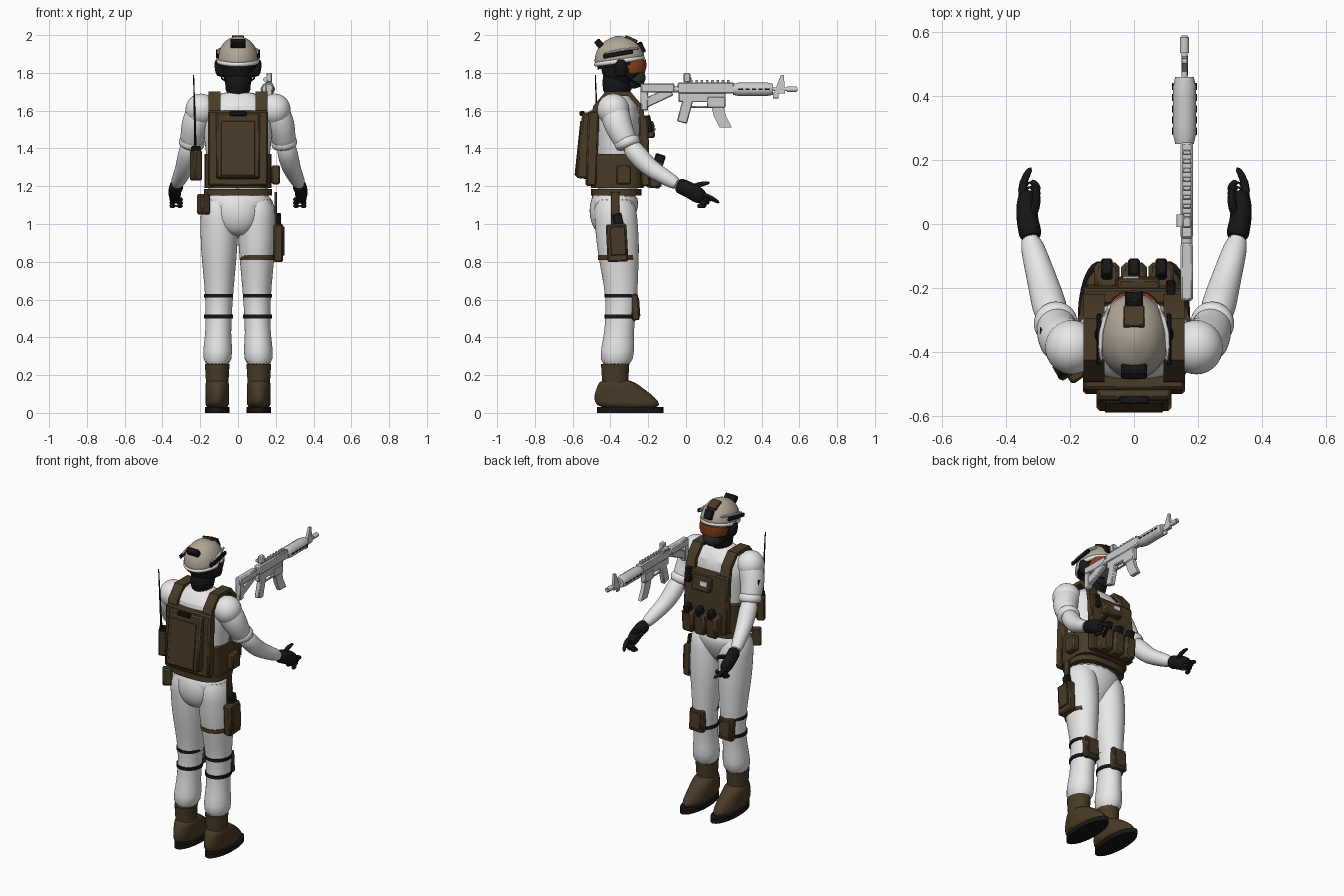
import bpy, bmesh, math
from mathutils import Vector, Matrix, Euler

if "Cube" in bpy.data.objects:
    bpy.data.objects.remove(bpy.data.objects["Cube"])


def material(name, red, green, blue):
    mat = bpy.data.materials.new(name)
    mat.use_nodes = True
    mat.diffuse_color = (red, green, blue, 1)
    mat.node_tree.nodes["Principled BSDF"].inputs["Base Color"].default_value = mat.diffuse_color
    return mat


WHITE = material("white_cloth", .8, .8, .8)
BROWN = material("dark_brown", .065, .043, .02)
BLACK = material("black", .008, .008, .008)
GUN = material("light_grey", .6, .6, .6)
TAN = material("helmet_tan", .43, .38, .31)
ORANGE = material("orange_lens", .25, .05, .01)
GREY = material("dark_grey", .03, .03, .03)


def finish(name, bm, mat, mirror=False, bevel=0, smooth=False):
    """Turn the mesh into an object, or into a left and right pair."""
    for prefix in ("left_", "right_") if mirror else ("",):
        if prefix == "right_":
            bmesh.ops.scale(bm, vec=(-1, 1, 1), verts=bm.verts)
        bmesh.ops.recalc_face_normals(bm, faces=bm.faces)
        mesh = bpy.data.meshes.new(prefix + name)
        bm.to_mesh(mesh)
        mesh.materials.append(mat)
        mesh.shade_smooth()
        mesh.set_sharp_from_angle(angle=math.radians(40))
        part = bpy.data.objects.new(prefix + name, mesh)
        bpy.context.collection.objects.link(part)
        if bevel:
            part.modifiers.new("bevel", "BEVEL").width = bevel
        if smooth:
            part.modifiers.new("smooth", "SUBSURF").render_levels = 1
    bm.free()


def sample(values, t):
    """Read a list at a fraction t of its length, blending neighbours."""
    place = t * (len(values) - 1)
    i = min(int(place), max(len(values) - 2, 0))
    return values[i] + (values[min(i + 1, len(values) - 1)] - values[i]) * (place - i)


def loft(name, mat, path, widths, depths=(1,), flat=False, sides=20, power=2, smooth=True, mirror=False):
    """Skin rounded rings spread evenly along a path; depths are ratios to the widths."""
    bm = bmesh.new()
    path = [Vector(point) for point in path]
    count = max(len(path), len(widths), len(depths))
    steps = [i / (count - 1) for i in range(count)]
    centers = [sample(path, t) for t in steps]
    rings = []
    for i, t in enumerate(steps):
        across, along = Vector((1, 0, 0)), Vector((0, 1, 0))
        if not flat:
            forward = (centers[min(i + 1, count - 1)] - centers[max(i - 1, 0)]).normalized()
            across = (across - forward * forward.x).normalized()
            along = forward.cross(across)
        width, ring = sample(widths, t), []
        for k in range(sides):
            angle = math.tau * (k + .5) / sides
            c, s = math.cos(angle), math.sin(angle)
            reach = width * (abs(c) ** power + abs(s) ** power) ** (-1 / power)
            ring.append(bm.verts.new(centers[i] + (across * c + along * s * sample(depths, t)) * reach))
        rings.append(ring)
    for low, high in zip(rings, rings[1:]):
        for k in range(sides):
            bm.faces.new((low[k], low[k - 1], high[k - 1], high[k]))
    bm.faces.new(rings[0])
    bm.faces.new(rings[-1])
    finish(name, bm, mat, mirror, smooth=smooth)


def box(name, mat, center, size, tilt=0, turn=0, mirror=False):
    bm = bmesh.new()
    spin = Euler((math.radians(tilt), 0, math.radians(turn)))
    bmesh.ops.create_cube(bm, size=1, matrix=Matrix.LocRotScale(Vector(center), spin, Vector(size)))
    finish(name, bm, mat, mirror, bevel=min(size) / 6)


def ball(name, mat, center, size, mirror=False):
    bm = bmesh.new()
    bmesh.ops.create_uvsphere(bm, u_segments=32, v_segments=20, radius=1,
                              matrix=Matrix.LocRotScale(Vector(center), None, Vector(size)))
    finish(name, bm, mat, mirror)


# Torso and pelvis
loft("torso", WHITE, [(0, -.36, 1.12), (0, -.37, 1.71)], [.17, .16, .16, .17, .18, .19, .19, .08],
     depths=[.65], flat=True, power=2.5)
loft("pelvis", WHITE, [(0, -.38, 1.18), (0, -.37, .92)], [.18, .19, .13, .05], depths=[.7], flat=True)
ball("trouser_seat", WHITE, (0, -.43, 1.07), (.12, .08, .13))

# Legs and boots
loft("leg", WHITE, [(.1, -.38, 1.16), (.1, -.34, .6), (.11, -.37, .24)],
     [.1, .1, .1, .085, .073, .07, .068, .08, .075], depths=[1.15], flat=True, mirror=True)
loft("boot_shaft", BROWN, [(.11, -.375, .05), (.11, -.375, .26)], [.06, .06, .066], depths=[1.15],
     flat=True, smooth=False, mirror=True)
loft("boot_foot", BROWN, [(.11, -.295, .02), (.11, -.375, .18)], [.064], depths=[2.7, 2.7, 2.4, 1.8, 1.3],
     flat=True, mirror=True)
loft("boot_sole", BLACK, [(.11, -.295, 0), (.11, -.295, .03)], [.066], depths=[2.7],
     flat=True, sides=28, smooth=False, mirror=True)

# Knee pads with two straps
for z in (.51, .62):
    loft("knee_strap", BLACK, [(.103, -.348, z - .01), (.103, -.348, z + .01)], [.077], depths=[1.1],
         flat=True, smooth=False, mirror=True)
box("knee_pad", BROWN, (.105, -.27, .56), (.1, .04, .14), tilt=4, mirror=True)
box("knee_pad_cap", BROWN, (.105, -.255, .56), (.07, .02, .1), tilt=4, mirror=True)

# Arms with rolled sleeves
ball("shoulder", WHITE, (.195, -.385, 1.605), (.083, .085, .085), mirror=True)
loft("sleeve", WHITE, [(.17, -.39, 1.65), (.23, -.36, 1.52), (.25, -.3, 1.4)],
     [.06, .08, .075, .065, .06], mirror=True)
loft("sleeve_roll", WHITE, [(.24, -.32, 1.46), (.25, -.3, 1.4)], [.06, .07, .07, .06], mirror=True)
loft("forearm", WHITE, [(.25, -.31, 1.43), (.28, -.2, 1.3), (.33, -.03, 1.2)],
     [.05, .056, .05, .042, .034], mirror=True)

# Gloved hands
loft("glove", BLACK, [(.32, -.05, 1.21), (.335, .02, 1.18), (.335, .1, 1.13)],
     [.037, .036, .034, .034, .025], depths=[1.1, 1.4], mirror=True)
loft("index_finger", BLACK, [(.35, .08, 1.16), (.35, .13, 1.14), (.32, .18, 1.11)], [.015, .014, .01],
     sides=10, mirror=True)
loft("thumb", BLACK, [(.32, .02, 1.19), (.3, .07, 1.21), (.31, .13, 1.22)], [.016, .015, .01],
     sides=10, mirror=True)
for finger in range(3):
    curl = [math.radians(a) for a in range(-20, 220, 40)]
    loft("curled_finger", BLACK,
         [(.325 + .027 * math.cos(a), .1 - .015 * finger + .035 * math.sin(a), 1.13 - .017 * finger)
          for a in curl], [.014, .011], sides=10, mirror=True)

# Head, mask and goggles
loft("neck", BLACK, [(0, -.37, 1.67), (0, -.35, 1.82)], [.068, .068, .075], depths=[1.1, 1.3], flat=True)
ball("head", BLACK, (0, -.335, 1.84), (.09, .115, .125))
ball("face_mask", GREY, (0, -.28, 1.775), (.06, .066, .058))
loft("goggle_lens", ORANGE, [(0, -.305, 1.8), (0, -.305, 1.87)], [.08, .088, .085], depths=[1.1],
     flat=True, power=2.5, smooth=False)
loft("goggle_band", BLACK, [(0, -.35, 1.825), (0, -.35, 1.85)], [.095], depths=[1.1], flat=True, smooth=False)

# Helmet: a dome leaning slightly back, its rim, rails and fittings
dome = [.11 * math.sqrt(1.01 - (k / 8) ** 2) for k in range(9)]
loft("helmet", TAN, [(0, -.35, 1.86), (0, -.37, 1.995)], dome, depths=[1.22], sides=32)
loft("helmet_lining", BLACK, [(0, -.35, 1.835), (0, -.355, 1.87)], [.1], depths=[1.2], smooth=False)
loft("helmet_rim", WHITE, [(0, -.35, 1.845), (0, -.355, 1.88)], [.108, .114, .114, .108], depths=[1.2], sides=32)
box("helmet_rail", BLACK, (.109, -.36, 1.9), (.015, .16, .022), tilt=10, mirror=True)
loft("helmet_strap", WHITE, [(.1, -.44, 1.9), (.112, -.34, 1.925), (.07, -.24, 1.93)], [.008],
     sides=8, mirror=True)
box("helmet_rear_box", BLACK, (0, -.46, 1.955), (.08, .035, .045), tilt=40)
box("helmet_top_patch", BROWN, (0, -.29, 1.977), (.065, .07, .02), tilt=-24)
box("helmet_front_mount", BLACK, (0, -.235, 1.935), (.055, .025, .06), tilt=25)
loft("ear_cup", BLACK, [(.085, -.345, 1.775), (.095, -.345, 1.88)], [.03, .036, .03], flat=True, mirror=True)
loft("chin_strap", BLACK, [(.1, -.37, 1.87), (.085, -.31, 1.77), (.03, -.24, 1.73)], [.005],
     sides=6, smooth=False, mirror=True)

# Vest, belt and rear pack
loft("vest_strap", BROWN, [(.125, y, z) for y, z in
     ((-.21, 1.42), (-.24, 1.62), (-.3, 1.69), (-.42, 1.69), (-.48, 1.62), (-.5, 1.4))],
     [.035], depths=[.4], sides=4, power=9, smooth=False, mirror=True)
loft("vest_band", BROWN, [(0, -.365, 1.19), (0, -.365, 1.37)], [.178], depths=[.78],
     flat=True, sides=32, power=4, smooth=False)
loft("belt", BROWN, [(0, -.37, 1.15), (0, -.37, 1.185)], [.18], depths=[.74],
     flat=True, sides=32, power=3, smooth=False)
box("vest_front_panel", BROWN, (0, -.22, 1.385), (.31, .05, .37), tilt=2)
box("vest_back_panel", BROWN, (0, -.495, 1.4), (.32, .06, .4), tilt=-2)
box("rear_pack", BROWN, (0, -.535, 1.415), (.235, .065, .35), tilt=-6)
box("pack_flap", BROWN, (0, -.567, 1.4), (.18, .016, .29), tilt=-6)
box("pack_handle", BLACK, (0, -.55, 1.585), (.09, .025, .025))

# Magazine pouches and chest gear
for x in (-.085, 0, .085):
    box("magazine_pouch", BROWN, (x, -.168, 1.26), (.08, .085, .14), tilt=-5)
    box("spare_magazine", BLACK, (x, -.143, 1.335), (.036, .055, .07), tilt=-18)
box("chest_pouch", BROWN, (.015, -.19, 1.5), (.13, .045, .09), tilt=6)
box("chest_label", WHITE, (-.01, -.167, 1.51), (.05, .008, .03), tilt=6)
box("chest_radio", BLACK, (.115, -.2, 1.53), (.03, .035, .09), tilt=10)

# Side gear
box("radio_pouch", BROWN, (-.222, -.455, 1.31), (.05, .06, .16), turn=30)
box("radio", BLACK, (-.222, -.455, 1.395), (.04, .045, .035), turn=30)
loft("antenna", BLACK, [(-.225, -.465, 1.4), (-.235, -.48, 1.79)], [.007, .003], sides=8, smooth=False)
box("belt_pouch", BROWN, (-.182, -.465, 1.105), (.06, .05, .11), turn=35)
box("side_pouch", BROWN, (.2, -.33, 1.26), (.045, .08, .1))
box("arm_patch", BLACK, (-.29, -.345, 1.5), (.009, .055, .09), tilt=15)

# Thigh holster
box("holster", BROWN, (.213, -.365, .9), (.05, .11, .2), tilt=3)
box("holster_cover", BROWN, (.237, -.36, .91), (.02, .08, .15), tilt=3)
box("pistol_grip", BLACK, (.213, -.36, 1.02), (.03, .05, .07), tilt=12)
box("holster_hanger", BROWN, (.2, -.375, 1.08), (.012, .045, .18))
loft("thigh_strap", BROWN, [(.103, -.36, .81), (.103, -.36, .835)], [.094], depths=[1.13], flat=True, smooth=False)

# Rifle stock, receiver and grip
gun, bore = .165, 1.713
box("stock_top", GUN, (gun, -.15, 1.72), (.04, .18, .05))
box("stock_butt", GUN, (gun, -.22, 1.67), (.035, .04, .14))
box("stock_strut", GUN, (gun, -.15, 1.67), (.03, .16, .05), tilt=25)
loft("buffer_tube", GUN, [(gun, -.1, bore), (gun, 0, bore)], [.018], smooth=False)
box("receiver_upper", GUN, (gun, .105, 1.72), (.038, .3, .06))
box("receiver_lower", GUN, (gun, .085, 1.67), (.03, .25, .05))
box("magazine_well", GUN, (gun, .16, 1.645), (.034, .1, .06))
box("rifle_grip", GUN, (gun, -.005, 1.6), (.03, .055, .13), tilt=-15)
loft("rifle_magazine", GUN, [(gun, .16, 1.65), (gun, .18, 1.57), (gun, .21, 1.51)], [.013], depths=[2.7],
     flat=True, sides=4, power=9, smooth=False)
box("trigger_guard", GUN, (gun, .075, 1.62), (.012, .1, .01))
for tooth in range(9):
    box("rail_tooth", GUN, (gun, .028 * tooth, 1.755), (.026, .014, .014))
box("rear_sight", GUN, (gun, .005, 1.775), (.03, .035, .05))
loft("sight_drum", GUN, [(gun - .02, -.01, 1.765), (gun - .02, .03, 1.765)], [.012], smooth=False)

# Rifle handguard, barrel and front sight
gun = .158
loft("handguard", GUN, [(gun, .25, bore), (gun, .46, bore)], [.03] + [.037] * 6 + [.03], sides=12, smooth=False)
for slot in range(5):
    for x in (gun - .037, gun + .037):
        box("handguard_slot", BLACK, (x, .29 + .035 * slot, bore), (.004, .022, .008))
loft("barrel", GUN, [(gun, .4, bore), (gun, .59, bore)], [.01], sides=12, smooth=False)
loft("muzzle_brake", GUN, [(gun, .535, bore), (gun, .585, bore)], [.015], sides=12, smooth=False)
loft("front_sight", GUN, [(gun, .495, 1.69), (gun, .51, 1.79)], [.011, .008], depths=[3, 1],
     flat=True, sides=4, power=9, smooth=False)
box("sling_mount", GUN, (gun, .475, 1.68), (.01, .03, .03))
